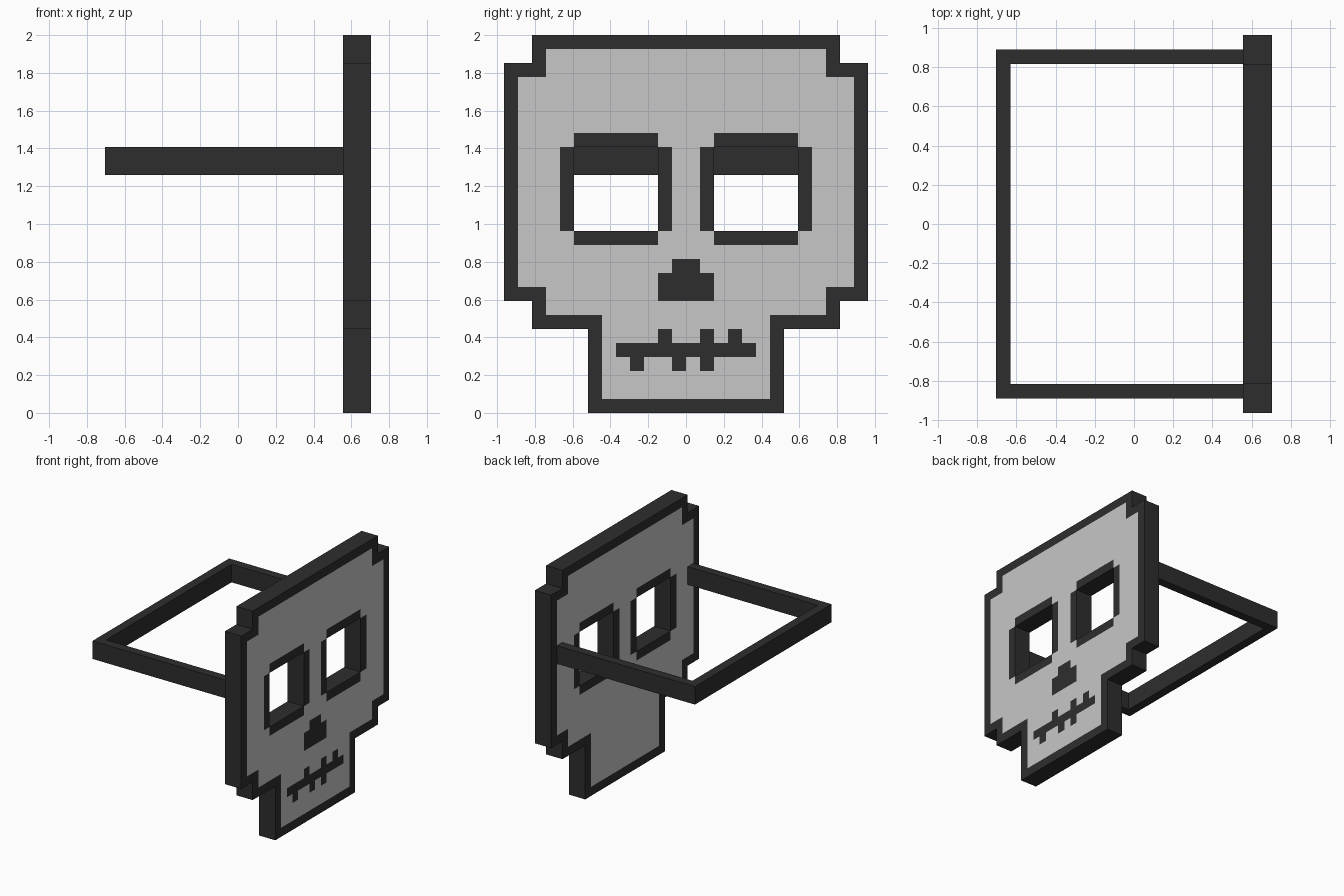
import bpy, bmesh

if "Cube" in bpy.data.objects:
    bpy.data.objects.remove(bpy.data.objects["Cube"])

P = 2 / 27                      # one pixel of the mask grid
FRONT, BACK = 9.5, 7.5          # plate faces along x, in pixels


def material(name, v):
    m = bpy.data.materials.new(name)
    m.diffuse_color = (v, v, v, 1)
    m.use_nodes = True
    m.node_tree.nodes["Principled BSDF"].inputs["Base Color"].default_value = m.diffuse_color
    return m


bone = material("light_grey", 0.57)
black = material("near_black", 0.027)


def add_object(name, bm, mats):
    bmesh.ops.recalc_face_normals(bm, faces=bm.faces)
    me = bpy.data.meshes.new(name)
    bm.to_mesh(me)
    bm.free()
    for m in mats:
        me.materials.append(m)
    ob = bpy.data.objects.new(name, me)
    bpy.context.collection.objects.link(ob)
    return ob


# Pixel rectangles: y0, z0, y1, z1
OUTLINE = [(-13, 8, 13, 25), (-11, 6, 11, 27), (-7, 0, 7, 8)]
EYES = [(-8, 13, -2, 19), (2, 13, 8, 19)]
NOSE = [(-2, 8, 2, 10), (-1, 10, 1, 11)]
MOUTH = [(-5, 4, 5, 5)] + [(y, 5, y + 1, 6) for y in (-2, 1, 3)] \
    + [(y, 3, y + 1, 4) for y in (-4, -1, 1)]


def inside(rects, y, z):
    return any(a <= y < c and b <= z < d for a, b, c, d in rects)


def solid(y, z):
    return inside(OUTLINE, y, z) and not inside(EYES, y, z)


SIDES = [(-1, 0), (1, 0), (0, -1), (0, 1)]
AROUND = SIDES + [(-1, -1), (-1, 1), (1, -1), (1, 1)]


def is_dark(y, z, front):
    rim = any(not inside(OUTLINE, y + a, z + b) for a, b in AROUND)
    eye_rim = any(inside(EYES, y + a, z + b) for a, b in SIDES)
    return rim or eye_rim or (front and inside(NOSE + MOUTH, y, z))


# Skull plate: pixel cells on both faces, dark walls along every open edge
bm = bmesh.new()


def quad(points, mat):
    f = bm.faces.new([bm.verts.new((x * P, y * P, z * P)) for x, y, z in points])
    f.material_index = mat


for y in range(-13, 13):
    for z in range(27):
        if not solid(y, z):
            continue
        ring = [(y, z), (y + 1, z), (y + 1, z + 1), (y, z + 1)]
        for x in (FRONT, BACK):
            quad([(x, a, b) for a, b in ring], int(is_dark(y, z, x == FRONT)))
        for i, (a, b) in enumerate([(0, -1), (1, 0), (0, 1), (-1, 0)]):
            if not solid(y + a, z + b):
                p, q = ring[i], ring[(i + 1) % 4]
                quad([(FRONT, *p), (FRONT, *q), (BACK, *q), (BACK, *p)], 1)
bmesh.ops.remove_doubles(bm, verts=bm.verts, dist=1e-4)
add_object("skull_plate", bm, [bone, black])

# Head strap: U-shaped profile extruded upwards
bm = bmesh.new()
profile = [(7.5, -12), (7.5, -11), (-8.5, -11), (-8.5, 11),
           (7.5, 11), (7.5, 12), (-9.5, 12), (-9.5, -12)]
face = bm.faces.new([bm.verts.new((x * P, y * P, 17 * P)) for x, y in profile])
ext = bmesh.ops.extrude_face_region(bm, geom=[face])
top = [g for g in ext["geom"] if isinstance(g, bmesh.types.BMVert)]
bmesh.ops.translate(bm, verts=top, vec=(0, 0, 2 * P))
if not face.is_valid or all(len(e.link_faces) == 1 for e in face.edges):
    bm.faces.new([v for v in bm.verts if v not in top])
add_object("head_strap", bm, [black])
